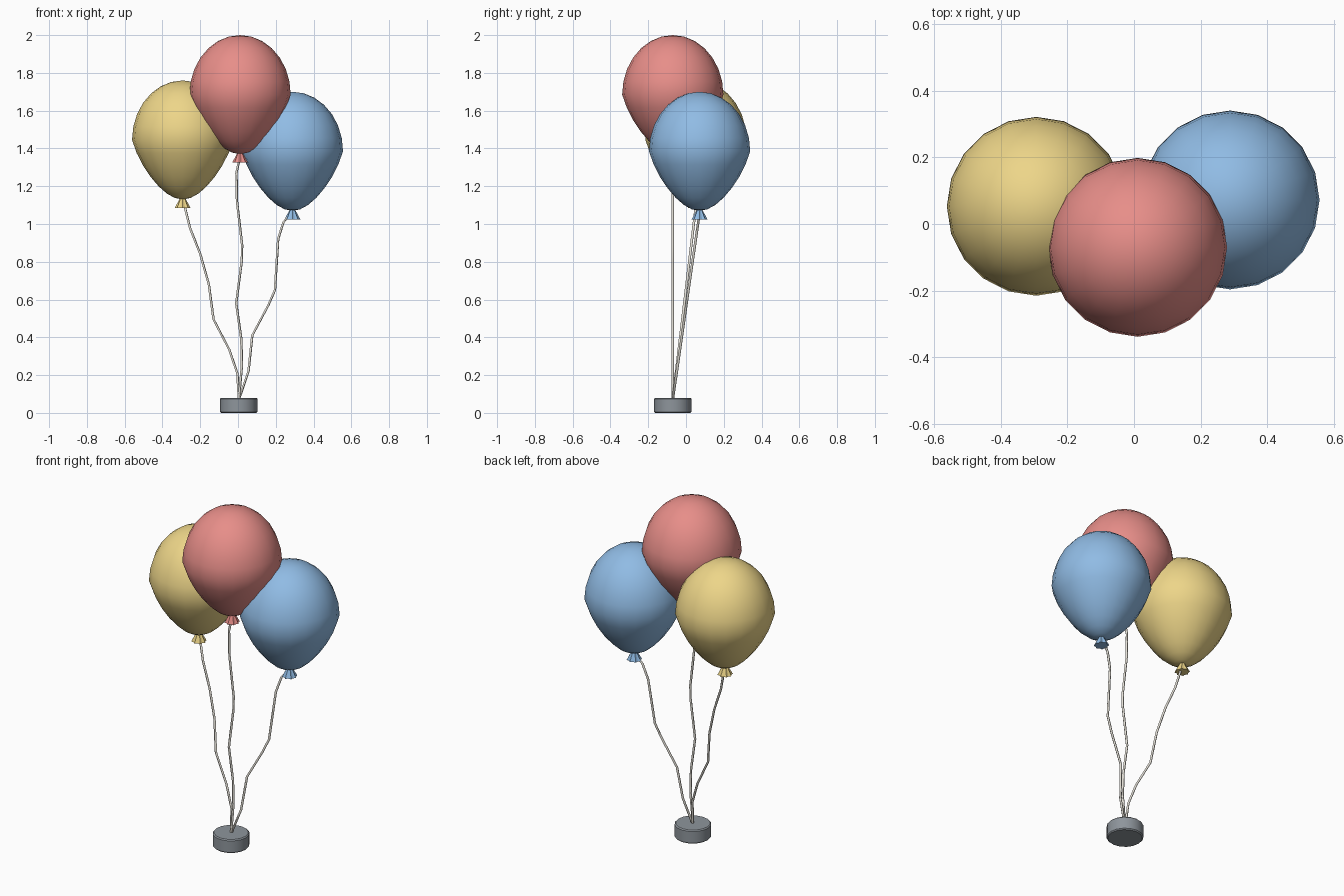
import bpy, bmesh
from math import sin, cos, pi, radians

if "Cube" in bpy.data.objects:
    bpy.data.objects.remove(bpy.data.objects["Cube"])


def material(name, rgb):
    m = bpy.data.materials.new(name)
    m.diffuse_color = (*rgb, 1)
    m.use_nodes = True
    m.node_tree.nodes["Principled BSDF"].inputs["Base Color"].default_value = m.diffuse_color
    return m


def finish(bm, name, mat, angle=None):
    bmesh.ops.recalc_face_normals(bm, faces=bm.faces)
    me = bpy.data.meshes.new(name)
    bm.to_mesh(me)
    bm.free()
    me.materials.append(mat)
    ob = bpy.data.objects.new(name, me)
    bpy.context.collection.objects.link(ob)
    if angle:
        bpy.ops.object.select_all(action='DESELECT')
        ob.select_set(True)
        bpy.context.view_layer.objects.active = ob
        bpy.ops.object.shade_smooth_by_angle(angle=radians(angle))
    return ob


def balloon(name, mat, x, y, top):
    # sphere stretched upwards, lower half narrowed toward the neck
    bm = bmesh.new()
    bmesh.ops.create_uvsphere(bm, u_segments=20, v_segments=14, radius=1)
    for v in bm.verts:
        k = 0.268 * (1 - 0.31 * max(0, -v.co.z))
        v.co = (x + v.co.x * k, y + v.co.y * k, top - 0.315 + v.co.z * 0.315)
    finish(bm, name + "_balloon", mat, 60)

    # pleated knot flaring out below the neck
    bm = bmesh.new()
    neck = top - 0.62
    n = 16
    rings = []
    for r_out, r_in, z in ((0.012, 0.012, neck), (0.042, 0.033, neck - 0.055)):
        rings.append([bm.verts.new((x + (r_in if i % 2 else r_out) * cos(2 * pi * i / n),
                                    y + (r_in if i % 2 else r_out) * sin(2 * pi * i / n), z))
                      for i in range(n)])
    for i in range(n):
        j = (i + 1) % n
        bm.faces.new((rings[0][i], rings[0][j], rings[1][j], rings[1][i]))
    bm.faces.new(rings[0])
    bm.faces.new(rings[1])
    finish(bm, name + "_knot", mat)


def string(name, mat, y_end, pts):
    # five-sided tube along a wavy path; depth changes evenly with height
    sides, r = 5, 0.007
    z0, z1 = pts[0][1], pts[-1][1]
    bm = bmesh.new()
    prev = None
    for x, z in pts:
        y = BASE_Y + (y_end - BASE_Y) * (z - z0) / (z1 - z0)
        ring = [bm.verts.new((x + r * cos(2 * pi * i / sides), y + r * sin(2 * pi * i / sides), z))
                for i in range(sides)]
        if prev:
            for i in range(sides):
                j = (i + 1) % sides
                bm.faces.new((prev[i], prev[j], ring[j], ring[i]))
        else:
            bm.faces.new(ring)
        prev = ring
    bm.faces.new(prev)
    finish(bm, name + "_string", mat, 80)


BASE_X, BASE_Y = 0.004, -0.07
cord = material("cord", (0.8, 0.77, 0.7))

# balloons: colour, position, top height, string path as (x, z)
parts = {
    "red": ((0.8, 0.27, 0.25), 0.011, -0.07, 2.0,
            [(.02, .25), (.017, .39), (-.01, .58), (.02, .81), (.021, .89), (-.006, 1.12), (-.009, 1.27), (.011, 1.36)]),
    "yellow": ((0.85, 0.67, 0.25), -0.293, 0.053, 1.76,
               [(-.004, .21), (-.047, .335), (-.13, .495), (-.155, .68), (-.20, .84), (-.255, .98), (-.285, 1.1)]),
    "blue": ((0.28, 0.5, 0.78), 0.288, 0.072, 1.70,
             [(.055, .22), (.075, .41), (.16, .57), (.195, .65), (.212, .92), (.24, 1.01), (.283, 1.06)]),
}
for name, (rgb, x, y, top, path) in parts.items():
    balloon(name, material(name, rgb), x, y, top)
    string(name, cord, y, [(BASE_X, 0.07)] + path)

# round weight holding the strings
bm = bmesh.new()
bmesh.ops.create_cone(bm, cap_ends=True, segments=16, radius1=0.099, radius2=0.099, depth=0.08)
bmesh.ops.translate(bm, verts=bm.verts, vec=(BASE_X, BASE_Y, 0.04))
rims = [e for e in bm.edges if abs(e.verts[0].co.z - e.verts[1].co.z) < 1e-4]
bmesh.ops.bevel(bm, geom=rims, offset=0.006, segments=1, affect='EDGES')
finish(bm, "weight", material("weight", (0.27, 0.3, 0.33)), 30)
